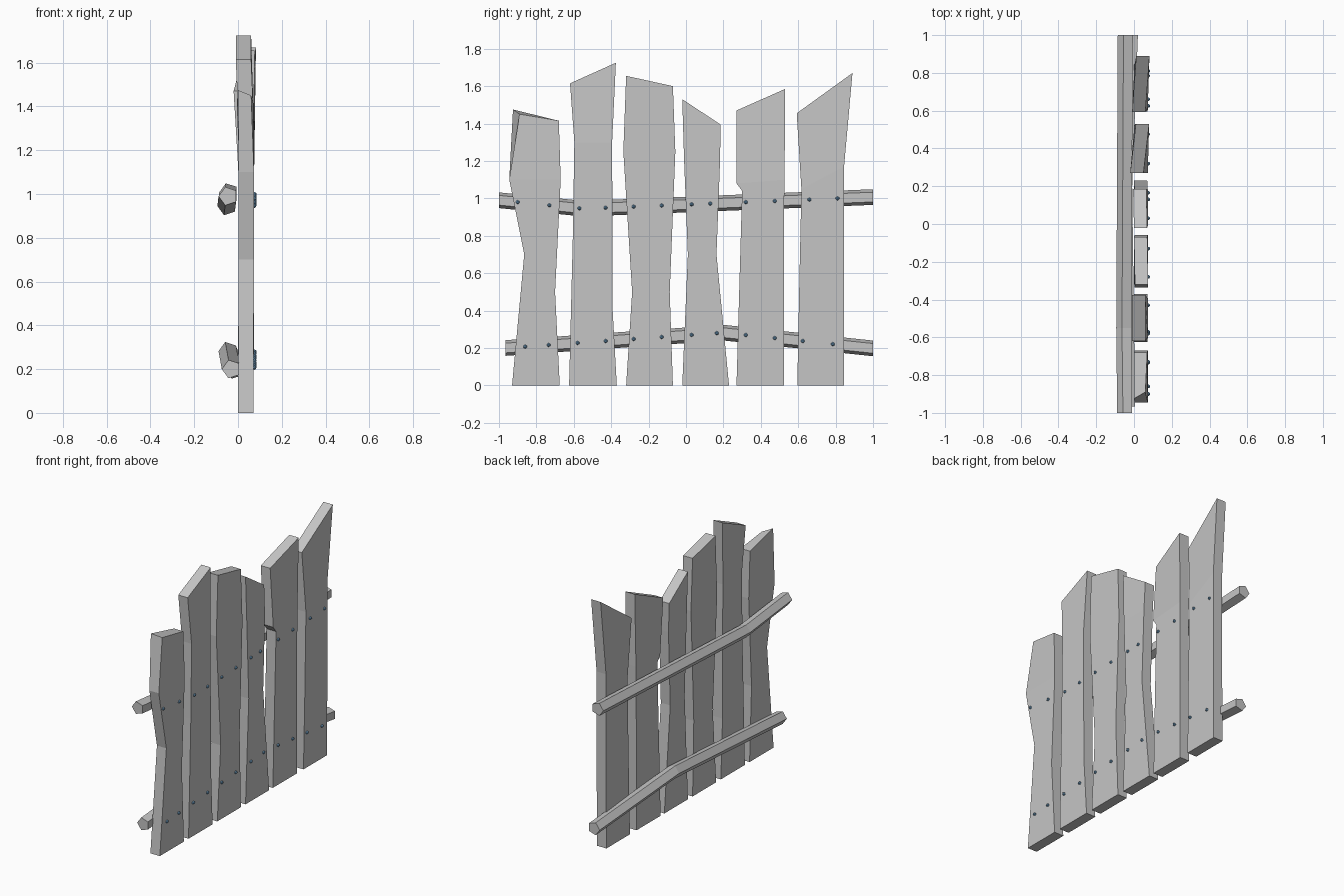
import bpy, bmesh, math
from mathutils import Vector

cube = bpy.data.objects.get("Cube")
if cube:
    bpy.data.objects.remove(cube, do_unlink=True)


def make_material(name, rgb):
    mat = bpy.data.materials.new(name)
    mat.use_nodes = True
    color = (*rgb, 1)
    mat.diffuse_color = color
    mat.node_tree.nodes["Principled BSDF"].inputs["Base Color"].default_value = color
    return mat


wood = make_material("weathered grey wood", (0.56, 0.56, 0.56))
steel = make_material("blue steel", (0.2, 0.42, 0.65))


def finish(name, bm, mat):
    bmesh.ops.recalc_face_normals(bm, faces=bm.faces)
    mesh = bpy.data.meshes.new(name)
    bm.to_mesh(mesh)
    bm.free()
    mesh.materials.append(mat)
    obj = bpy.data.objects.new(name, mesh)
    bpy.context.scene.collection.objects.link(obj)
    return obj


def loft(name, rings, mat):
    """Skin a stack of equal-sized rings and cap both ends."""
    bm = bmesh.new()
    loops = [[bm.verts.new(p) for p in ring] for ring in rings]
    for low, high in zip(loops, loops[1:]):
        count = len(low)
        for i in range(count):
            j = (i + 1) % count
            bm.faces.new((low[i], low[j], high[j], high[i]))
    bm.faces.new(loops[0][::-1])
    bm.faces.new(loops[-1])
    return finish(name, bm, mat)


# Planks: left edge (y, z), right edge (y, z), back depth at the two top corners
THICK = 0.07
planks = [
    ([(-.93, 0), (-.865, .7), (-.945, 1.1), (-.925, 1.475)],
     [(-.675, 0), (-.7, .5), (-.67, 1.1), (-.68, 1.415)], (0, 0)),
    ([(-.625, 0), (-.605, .8), (-.597, 1.3), (-.62, 1.615)],
     [(-.37, 0), (-.392, .4), (-.395, 1.3), (-.375, 1.725)], (-.01, -.01)),
    ([(-.32, 0), (-.288, .5), (-.335, 1.25), (-.32, 1.655)],
     [(-.07, 0), (-.087, .5), (-.057, 1.25), (-.07, 1.6)], (.005, 0)),
    ([(-.02, 0), (.01, .7), (-.01, 1.2), (-.02, 1.53)],
     [(.23, 0), (.163, .7), (.182, 1.2), (.185, 1.395)], (0, -.005)),
    ([(.27, 0), (.3, 1.04), (.27, 1.08), (.27, 1.47)],
     [(.525, 0), (.525, 1.0), (.527, 1.1), (.53, 1.585)], (-.02, .01)),
    ([(.595, 0), (.605, .5), (.617, 1.05), (.592, 1.455)],
     [(.845, 0), (.845, .6), (.845, 1.17), (.89, 1.67)], (-.01, .012)),
]
for n, (left, right, top_depth) in enumerate(planks, 1):
    rings = []
    for level, ((yl, zl), (yr, zr)) in enumerate(zip(left, right)):
        depth = (0, .003, .003, 0)[level]
        xl, xr = top_depth if level == 3 else (depth, depth)
        rings.append([(xl, yl, zl), (xl + THICK, yl, zl),
                      (xr + THICK, yr, zr), (xr, yr, zr)])
    if n == 1:  # chipped front corner
        rings[-1][1] = (.06, -.89, 1.45)
    loft(f"plank_{n}", rings, wood)

# Rails: bent pentagonal beams behind the planks
rails = {
    "upper_rail": [(-.045, -1, .99), (-.05, -.55, .945), (-.042, 1, 1.007)],
    "lower_rail": [(-.03, -.965, .2), (-.045, .2, .282), (-.015, 1, .198)],
}
for name, path in rails.items():
    rings = []
    for x, y, z in path:
        angles = [math.pi + math.tau * k / 5 for k in range(5)]
        rings.append([(x + .044 * math.cos(a), y, z + .044 * math.sin(a))
                      for a in angles])
    loft(name, rings, wood)


def rail_height(path, y):
    for (_, y0, z0), (_, y1, z1) in zip(path, path[1:]):
        if y <= y1:
            return z0 + (z1 - z0) * (y - y0) / (y1 - y0)
    return path[-1][2]


# Nails: two per plank on each rail, following the rail's height
nail_rows = {
    "upper_rail": [-.9, -.73, -.57, -.43, -.28, -.13, .03, .13, .32, .475, .66, .81],
    "lower_rail": [-.86, -.735, -.58, -.43, -.28, -.13, .03, .165, .32, .475, .625, .785],
}
for rail, row in nail_rows.items():
    bm = bmesh.new()
    for y in row:
        ball = bmesh.ops.create_icosphere(bm, subdivisions=1, radius=.011)
        spot = Vector((.075, y, rail_height(rails[rail], y)))
        bmesh.ops.translate(bm, verts=ball["verts"], vec=spot)
    finish(rail.replace("rail", "nails"), bm, steel)
